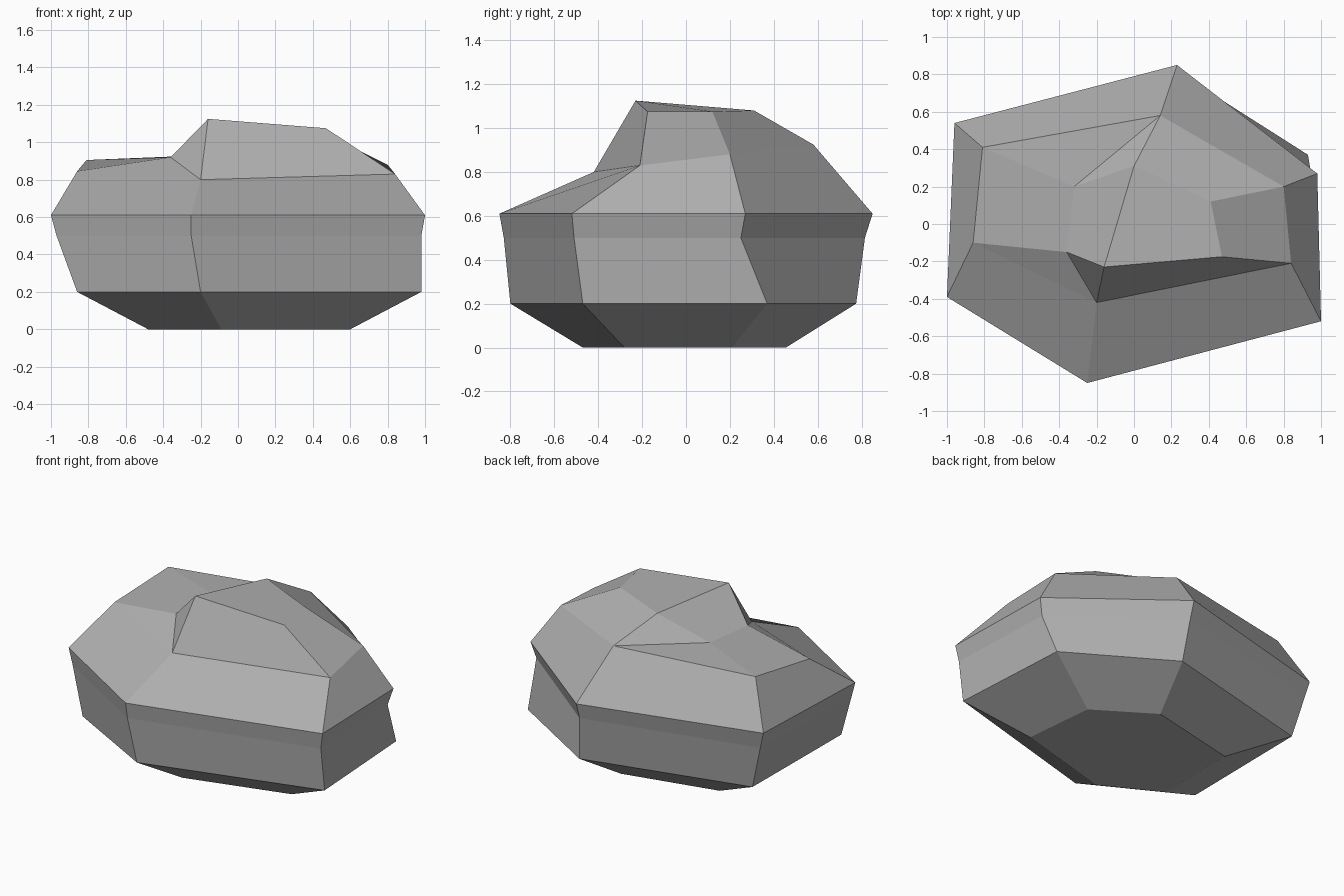
import bpy
import bmesh

# Remove the default object
default_cube = bpy.data.objects.get("Cube")
if default_cube:
    bpy.data.objects.remove(default_cube, do_unlink=True)


def make_material(name, color):
    """Create a plain matte material with one flat colour."""
    material = bpy.data.materials.new(name)
    material.use_nodes = True
    material.diffuse_color = color
    shader = material.node_tree.nodes["Principled BSDF"]
    shader.inputs["Base Color"].default_value = color
    shader.inputs["Roughness"].default_value = 0.9
    return material


def level_ring(bm, height, outline):
    """Add a horizontal ring of corners at one height."""
    return [bm.verts.new((x, y, height)) for x, y in outline]


def bridge(bm, lower, upper, splits=None):
    """Join two rings with quads; splits names the quads cut by a diagonal."""
    splits = splits or {}
    for i in range(len(lower)):
        j = (i + 1) % len(lower)
        a, b, c, d = lower[i], lower[j], upper[j], upper[i]
        if splits.get(i) == "falling":
            bm.faces.new((a, b, d))
            bm.faces.new((b, c, d))
        elif splits.get(i) == "rising":
            bm.faces.new((a, b, c))
            bm.faces.new((a, c, d))
        else:
            bm.faces.new((a, b, c, d))


# Rings run counterclockwise, starting at the right front corner of the boulder
bm = bmesh.new()
base = level_ring(bm, 0, [
    (-.48, -.26), (-.09, -.47), (.6, -.28), (.55, .21), (.17, .455), (-.47, .31)])
foot = level_ring(bm, .2, [
    (-.86, -.44), (-.2, -.8), (.98, -.47), (.93, .37), (.26, .775), (-.85, .5)])
waist = level_ring(bm, .5, [
    (-.97, -.39), (-.25, -.83), (.98, -.51), (.95, .25), (.23, .815), (-.93, .53)])
belly = level_ring(bm, .61, [
    (-1, -.39), (-.25, -.85), (1, -.52), (.98, .27), (.23, .85), (-.96, .54)])

# Uneven shoulder and stepped peak
shoulder = [bm.verts.new(corner) for corner in (
    (-.86, -.1, .845), (-.2, -.42, .8), (.84, -.21, .83),
    (.8, .2, .88), (.14, .58, .925), (-.81, .41, .905))]
peak = [bm.verts.new(corner) for corner in (
    (-.36, -.15, .92), (-.16, -.23, 1.125), (.47, -.175, 1.075),
    (.41, .12, 1.075), (0, .31, 1.08), (-.32, .2, .925))]

# Side walls
for lower, upper in ((base, foot), (foot, waist), (waist, belly), (belly, shoulder)):
    bridge(bm, lower, upper)
bridge(bm, shoulder, peak, {0: "falling", 4: "rising"})

# Underside, high top facet and sloping step facet
bm.faces.new(list(reversed(base)))
bm.faces.new(peak[1:5])
bm.faces.new((peak[4], peak[5], peak[0], peak[1]))
bmesh.ops.recalc_face_normals(bm, faces=bm.faces)

# Flat shaded boulder object
mesh = bpy.data.meshes.new("boulder")
bm.to_mesh(mesh)
bm.free()
mesh.materials.append(make_material("stone grey", (.43, .43, .43, 1)))
boulder = bpy.data.objects.new("boulder", mesh)
bpy.context.collection.objects.link(boulder)
